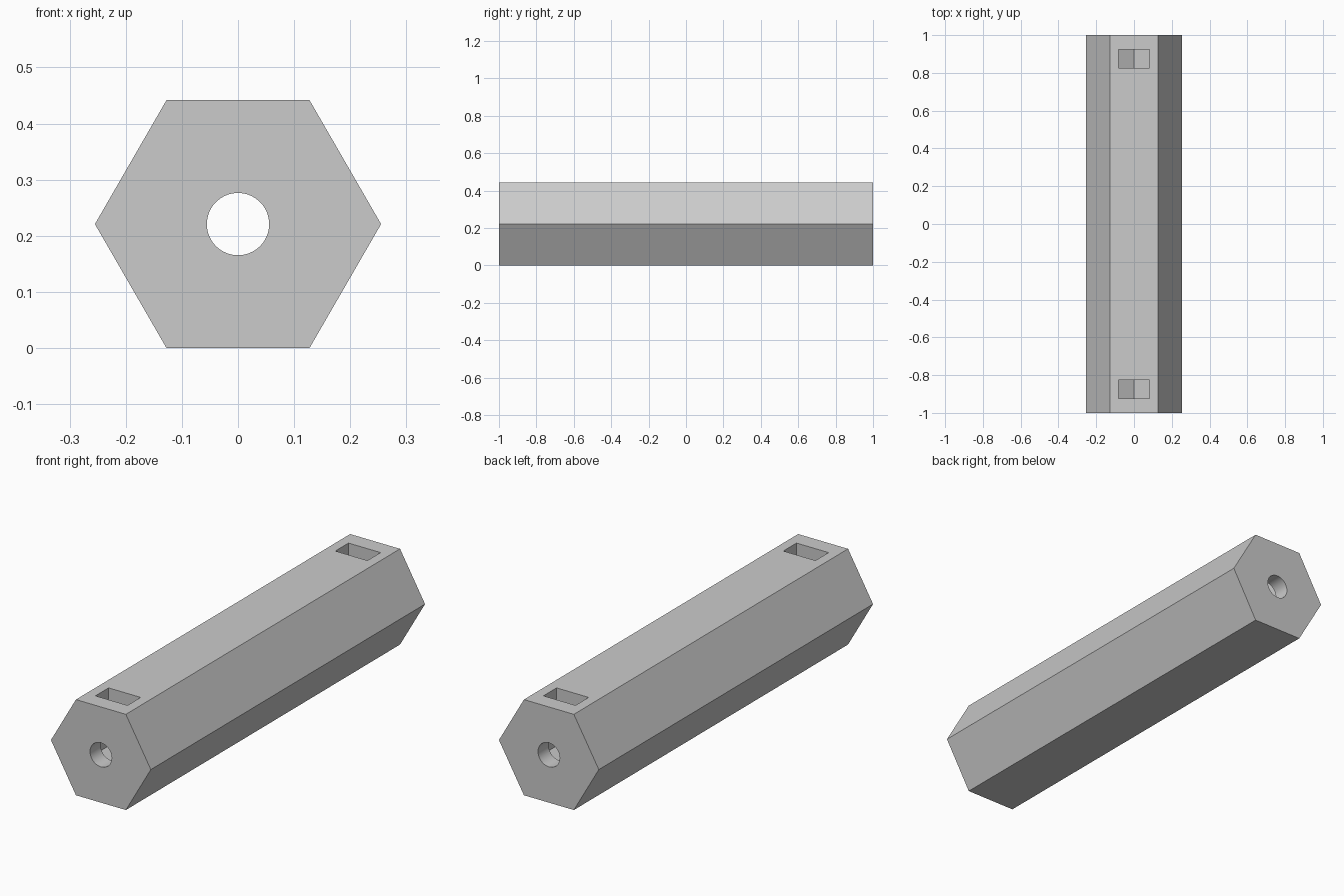
import bpy
import bmesh
from math import cos, sin, radians, sqrt
from mathutils import Vector

cube = bpy.data.objects.get("Cube")
if cube:
    bpy.data.objects.remove(cube, do_unlink=True)

RADIUS = 0.255            # hexagon corner radius
MID = RADIUS * sqrt(3) / 2  # height of the bar axis
HOLE = 0.0555             # bore radius
SLOT = 0.082              # half width of a nut slot

grey = bpy.data.materials.new("light grey")
grey.use_nodes = True
colour = (0.6, 0.6, 0.6, 1)
grey.diffuse_color = colour
grey.node_tree.nodes["Principled BSDF"].inputs["Base Color"].default_value = colour


def prism(name, profile, y0, y1):
    """Extrude an x-z profile along y."""
    bm = bmesh.new()
    face = bm.faces.new([bm.verts.new((x, y0, z)) for x, z in profile])
    ext = bmesh.ops.extrude_face_region(bm, geom=[face])
    verts = [g for g in ext["geom"] if isinstance(g, bmesh.types.BMVert)]
    bmesh.ops.translate(bm, verts=verts, vec=Vector((0, y1 - y0, 0)))
    bmesh.ops.recalc_face_normals(bm, faces=bm.faces)
    mesh = bpy.data.meshes.new(name)
    bm.to_mesh(mesh)
    bm.free()
    mesh.materials.append(grey)
    obj = bpy.data.objects.new(name, mesh)
    bpy.context.collection.objects.link(obj)
    return obj


def ring(radius, sides):
    angles = [radians(360 * i / sides) for i in range(sides)]
    return [(radius * cos(a), MID + radius * sin(a)) for a in angles]


# Hexagonal bar
bar = prism("hexagonal_bar", ring(RADIUS, 6), -1, 1)

# Cutters: the bore, and a slot at each end with a V floor that seats a nut
corner = SLOT / sqrt(3)
slot = [(0, MID - 2 * corner), (SLOT, MID - corner), (SLOT, 0.6),
        (-SLOT, 0.6), (-SLOT, MID - corner)]
cutters = [prism("bore_cutter", ring(HOLE, 64), -1.2, 1.2),
           prism("front_slot_cutter", slot, -0.923, -0.827),
           prism("back_slot_cutter", slot, 0.827, 0.923)]

bpy.context.view_layer.objects.active = bar
bar.select_set(True)
for cutter in cutters:
    mod = bar.modifiers.new(cutter.name, "BOOLEAN")
    mod.operation = "DIFFERENCE"
    mod.solver = "EXACT"
    mod.object = cutter
    bpy.ops.object.modifier_apply(modifier=mod.name)
for cutter in cutters:
    bpy.data.objects.remove(cutter, do_unlink=True)

# Smooth the bore, keep the flats crisp
bpy.ops.object.select_all(action="DESELECT")
bar.select_set(True)
bpy.ops.object.shade_smooth_by_angle(angle=radians(30))
